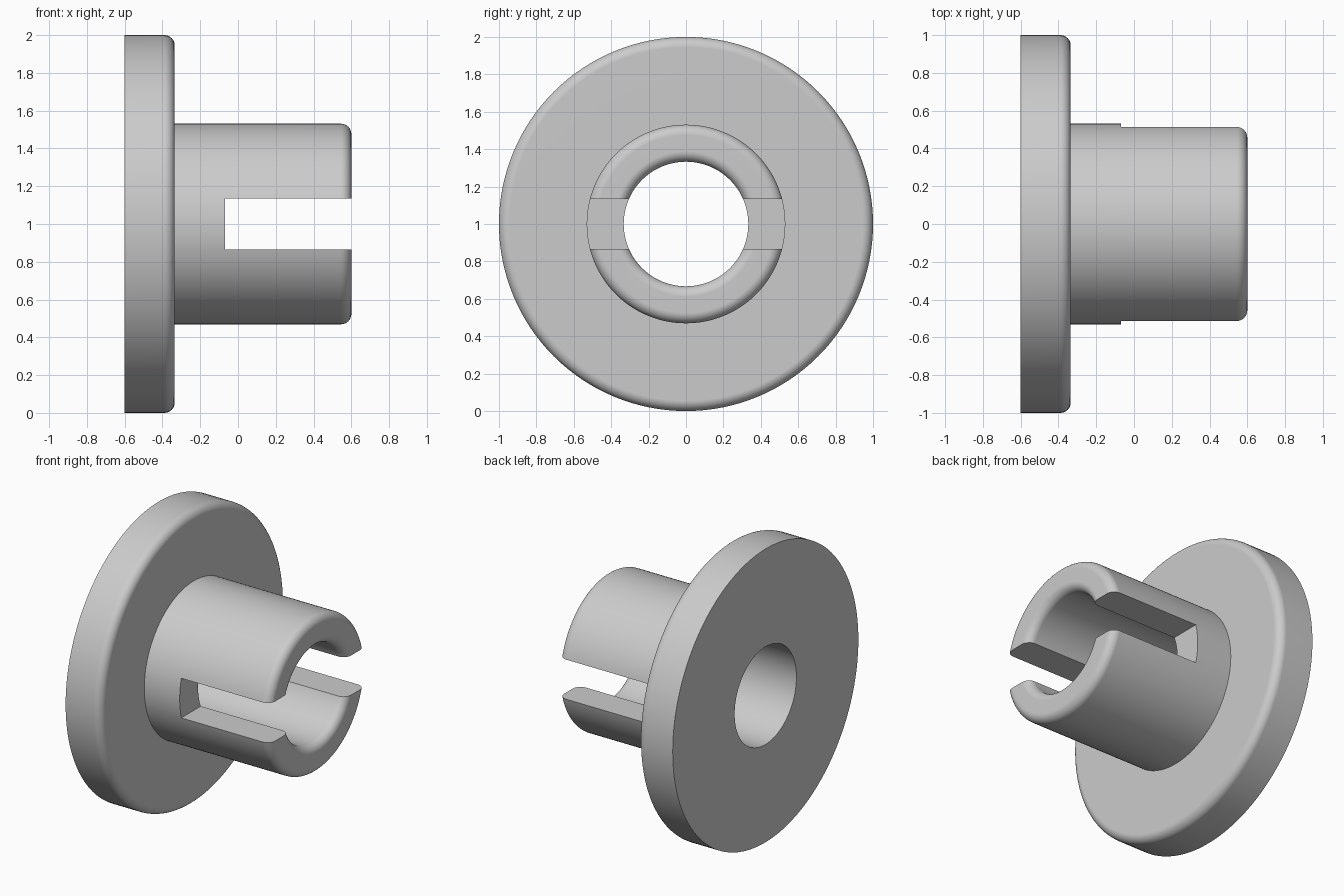
import bpy, bmesh
from math import cos, sin, pi, radians

cube = bpy.data.objects.get("Cube")
if cube:
    bpy.data.objects.remove(cube, do_unlink=True)

grey = bpy.data.materials.new("light_grey")
grey.use_nodes = True
grey.diffuse_color = (0.6, 0.6, 0.6, 1)
grey.node_tree.nodes["Principled BSDF"].inputs["Base Color"].default_value = (0.6, 0.6, 0.6, 1)

BACK, STEP, SLOT, TIP = -0.6, -0.335, -0.068, 0.6
BORE, HUB, RIM = 0.333, 0.531, 1.0
FILLET, SEGMENTS, SLOT_WIDTH = 0.055, 128, 0.27


def fillet(x, r, start, steps=8):
    """Quarter arc of (x, radius) points, turning clockwise from start."""
    return [(x + FILLET * cos(start - i / steps * pi / 2),
             r + FILLET * sin(start - i / steps * pi / 2)) for i in range(steps + 1)]


# Half section of the flanged bushing, from the bore round the rim to the tip
profile = [(BACK, BORE), (BACK, RIM)]
profile += fillet(STEP - FILLET, RIM - FILLET, pi / 2)
profile += [(STEP, HUB)]
profile += fillet(TIP - FILLET, HUB - FILLET, pi / 2)
profile += fillet(TIP - FILLET, BORE + FILLET, 0)

# Revolve the closed section about the x axis
bm = bmesh.new()
rings = []
for i in range(SEGMENTS):
    a = 2 * pi * i / SEGMENTS
    rings.append([bm.verts.new((x, r * cos(a), 1 + r * sin(a))) for x, r in profile])
for i, ring in enumerate(rings):
    following = rings[(i + 1) % SEGMENTS]
    for j in range(len(profile)):
        k = (j + 1) % len(profile)
        bm.faces.new((ring[j], ring[k], following[k], following[j]))
bmesh.ops.recalc_face_normals(bm, faces=bm.faces)
mesh = bpy.data.meshes.new("flanged_bushing")
bm.to_mesh(mesh)
bm.free()
mesh.materials.append(grey)
bushing = bpy.data.objects.new("flanged_bushing", mesh)
bpy.context.collection.objects.link(bushing)

# Cross slot through both walls of the hub, open at the tip
bpy.ops.mesh.primitive_cube_add(size=1, location=(SLOT + 0.5, 0, 1))
cutter = bpy.context.object
cutter.name = "slot_cutter"
cutter.scale = (1, 2, SLOT_WIDTH)
cutter.hide_render = True
cutter.data.materials.append(grey)

cut = bushing.modifiers.new("slot", "BOOLEAN")
cut.operation = "DIFFERENCE"
cut.solver = "EXACT"
cut.object = cutter
bpy.ops.object.select_all(action="DESELECT")
bushing.select_set(True)
bpy.context.view_layer.objects.active = bushing
bpy.ops.object.modifier_apply(modifier=cut.name)
bpy.data.objects.remove(cutter, do_unlink=True)

# Smooth turned surfaces, crisp machined edges
bpy.ops.object.shade_smooth_by_angle(angle=radians(30))
weighted = bushing.modifiers.new("flat_face_normals", "WEIGHTED_NORMAL")
weighted.keep_sharp = True
